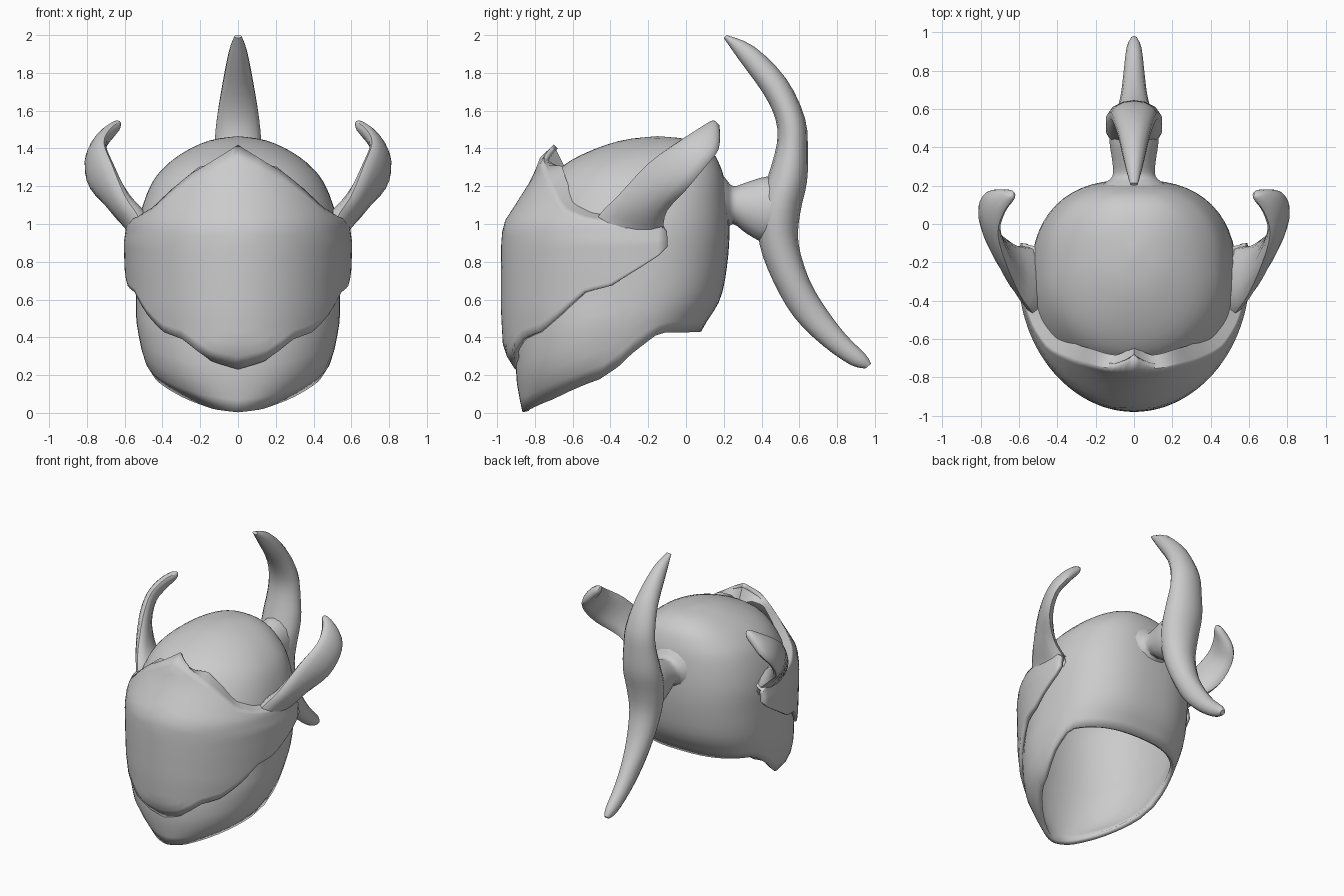
import bpy, bmesh, math
from mathutils import Vector

if "Cube" in bpy.data.objects:
    bpy.data.objects.remove(bpy.data.objects["Cube"])


def catmull(rows, s):
    """Smooth sample of a list of tuples at fractional index s."""
    n = len(rows) - 1
    i = min(int(s), n - 1)
    t = s - i
    a, b, c, d = (rows[max(0, min(n, i + k))] for k in (-1, 0, 1, 2))
    return [0.5 * (2*q + (r-p)*t + (2*p-5*q+4*r-u)*t*t + (3*q-p-3*r+u)*t**3)
            for p, q, r, u in zip(a, b, c, d)]


def lin(table, x):
    """Piecewise linear lookup; returns the remaining columns."""
    for p, q in zip(table, table[1:]):
        if x <= q[0]:
            t = max(0, (x - p[0]) / (q[0] - p[0]))
            return [a + (b - a) * t for a, b in zip(p[1:], q[1:])]
    return list(table[-1][1:])


def spow(v, e):
    return math.copysign(abs(v) ** e, v)


def make(name, grid, closed, caps=False, thick=0, mirror=False):
    """Skin a grid of points (rows going up, columns going round)."""
    bm = bmesh.new()
    vs = [[bm.verts.new(p) for p in row] for row in grid]
    n = len(grid[0])
    for a, b in zip(vs, vs[1:]):
        for j in range(n if closed else n - 1):
            k = (j + 1) % n
            bm.faces.new((a[j], a[k], b[k], b[j]))
    if caps:
        bm.faces.new(vs[0])
        bm.faces.new(vs[-1])
    bmesh.ops.remove_doubles(bm, verts=bm.verts, dist=1e-4)
    if caps:
        bmesh.ops.recalc_face_normals(bm, faces=bm.faces)
    me = bpy.data.meshes.new(name)
    bm.to_mesh(me)
    bm.free()
    ob = bpy.data.objects.new(name, me)
    bpy.context.collection.objects.link(ob)
    if thick:
        m = ob.modifiers.new("Thickness", 'SOLIDIFY')
        m.thickness, m.offset = thick, -1
    if mirror:
        ob.modifiers.new("Mirror", 'MIRROR')
    bpy.ops.object.select_all(action='DESELECT')
    bpy.context.view_layer.objects.active = ob
    ob.select_set(True)
    bpy.ops.object.shade_smooth_by_angle(angle=math.radians(40))
    return ob


def horn(name, stations, mirror=False, sides=14, sub=3):
    """Loft ellipses; a station is edge A, edge B and half thickness."""
    count = (len(stations) - 1) * sub + 1
    pts = [catmull(stations, i / sub) for i in range(count)]
    mids = [(Vector(p[:3]) + Vector(p[3:6])) / 2 for p in pts]
    grid = []
    for i, p in enumerate(pts):
        major = (Vector(p[:3]) - Vector(p[3:6])) / 2
        tan = mids[min(i + 1, count - 1)] - mids[max(i - 1, 0)]
        minor = major.cross(tan).normalized() * p[6]
        grid.append([mids[i] + major * math.cos(a) + minor * math.sin(a)
                     for a in (2 * math.pi * k / sides for k in range(sides))])
    return make(name, grid, True, caps=True, mirror=mirror)


# Helmet shell: sections (z, front y, back y, half width)
shell = [(0.0, -.865, -.2, .22), (.2, -.90, .0, .455), (.43, -.89, .08, .53),
         (.6, -.87, .18, .54), (.8, -.86, .22, .54), (1.0, -.84, .23, .53),
         (1.2, -.74, .21, .465), (1.31, -.65, .18, .38), (1.39, -.5, .13, .27),
         (1.445, -.33, .03, .14), (1.465, -.15, -.15, 0)]
# Lower rim: angle from the front -> start position in the section list
rim = [(0, .03), (30, .15), (60, .45), (90, .9), (103, 1.5), (118, 1.97), (180, 2)]
cols, rows = 56, 26
grid = []
for i in range(rows + 1):
    row = []
    for j in range(cols):
        th = 2 * math.pi * j / cols
        s0 = lin(rim, math.degrees(min(th, 2 * math.pi - th)))[0]
        z, f, b, w = catmull(shell, s0 + (len(shell) - 1 - s0) * i / rows)
        n = 2.1 if math.cos(th) > 0 else 2.5
        row.append((w * spow(math.sin(th), 2 / n),
                    (f + b) / 2 - (b - f) / 2 * spow(math.cos(th), 2 / n), z))
    grid.append(row)
make("helmet_shell", grid, True, thick=.035)

# Face plate: sections (z, front y, half width), lower and upper edge by angle
plate = [(.23, -.905, .50), (.33, -.968, .56), (.55, -.98, .59), (.75, -.98, .60),
         (.9, -.978, .605), (1.0, -.97, .59), (1.1, -.905, .55),
         (1.25, -.81, .48), (1.35, -.775, .40), (1.42, -.70, .36)]
edges = [(0, .23, 1.42), (15, .27, 1.355), (31, .39, 1.275), (44, .43, 1.18),
         (54, .51, 1.09), (67, .64, 1.04), (78, .67, 1.02), (92, .78, 1.01),
         (98, .83, 1.0), (102, .88, .96)]
cols, rows = 52, 18
grid, angles = [], [-102 + 204 * j / cols for j in range(cols + 1)]
for i in range(rows + 1):
    row = []
    for deg in angles:
        lo, hi = lin(edges, abs(deg))
        z = lo + (hi - lo) * i / rows
        f, w = lin(plate, z)
        t = math.radians(deg)
        row.append((w * math.sin(t), -.25 + (f + .25) * math.cos(t), z))
    grid.append(row)
make("face_plate", grid, False, thick=.03)

# Ledge closing the gap between the plate's upper edge and the dome
inner = [(x * .86, -.25 + (y + .25) * .86,
          z + .03 - .16 * max(0, 1 - abs(d) / 30))
         for (x, y, z), d in zip(grid[-1], angles)]
make("plate_ledge", [grid[-1], inner], False)

# Side horns: flat blades sweeping out, up and back
horn("side_horn", [
    (.50, -.50, .98, .50, -.12, .92, .07),
    (.54, -.45, 1.06, .55, -.12, .98, .065),
    (.60, -.36, 1.15, .65, -.10, 1.07, .055),
    (.67, -.20, 1.32, .77, .00, 1.18, .045),
    (.71, -.05, 1.43, .80, .10, 1.30, .04),
    (.68, .06, 1.50, .76, .17, 1.39, .04),
    (.63, .13, 1.54, .68, .18, 1.48, .03),
    (.63, .155, 1.545, .65, .175, 1.525, .012)], mirror=True)

# Rear crest: tall double-ended horn, stations (front y, z, rear y, z, half width)
crest = [(.20, 1.985, .215, 2.0, .02), (.28, 1.87, .36, 1.94, .05),
         (.41, 1.69, .53, 1.77, .085), (.475, 1.55, .63, 1.56, .115),
         (.48, 1.42, .645, 1.38, .13), (.43, 1.24, .64, 1.22, .15),
         (.38, 1.08, .605, 1.06, .145), (.39, .89, .595, .9, .12),
         (.46, .70, .655, .7, .095), (.57, .51, .75, .54, .07),
         (.72, .36, .85, .41, .055), (.87, .255, .95, .31, .04),
         (.95, .235, .98, .26, .018)]
horn("rear_crest", [(0, a, b, 0, c, d, w) for a, b, c, d, w in crest])

# Stub joining the crest to the helmet, stations (y, low z, high z, half width)
stub = [(.16, .9, 1.3, .22), (.21, .96, 1.24, .16), (.25, 1.0, 1.2, .115),
        (.32, .95, 1.22, .115), (.42, .9, 1.25, .13), (.52, .92, 1.25, .13)]
horn("crest_mount", [(0, y, lo, 0, y, hi, w) for y, lo, hi, w in stub])
